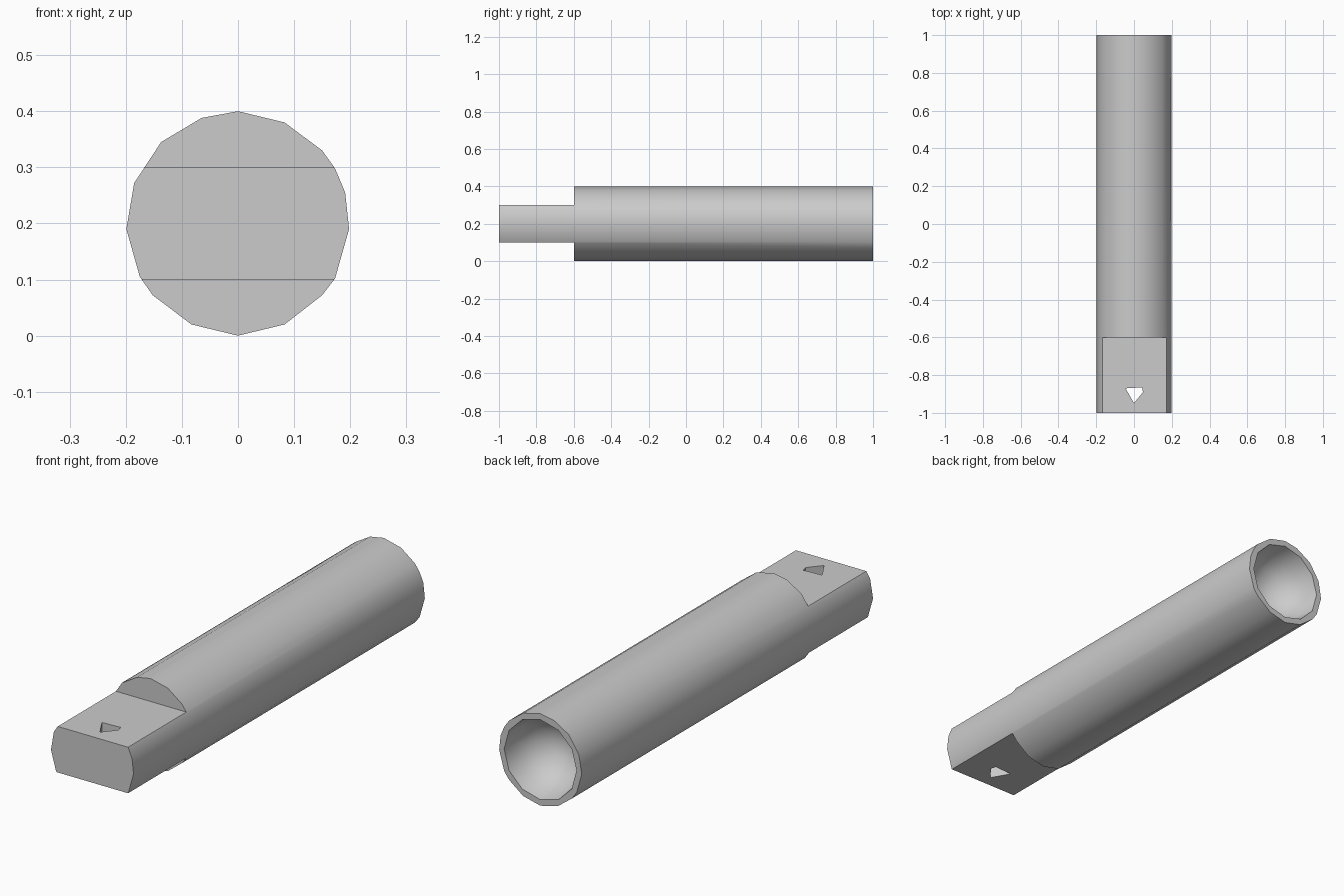
import bpy
import math

cube = bpy.data.objects.get("Cube")
if cube:
    bpy.data.objects.remove(cube, do_unlink=True)

MID = 0.2  # height of the long axis

grey = bpy.data.materials.new("plain grey")
grey.use_nodes = True
COLOUR = (0.6, 0.6, 0.6, 1)
grey.diffuse_color = COLOUR
grey.node_tree.nodes["Principled BSDF"].inputs["Base Color"].default_value = COLOUR


def prism(name, start, end):
    """Solid between two matching loops of 3D points."""
    n = len(start)
    faces = [list(range(n))[::-1], list(range(n, 2 * n))]
    faces += [[i, (i + 1) % n, n + (i + 1) % n, n + i] for i in range(n)]
    mesh = bpy.data.meshes.new(name)
    mesh.from_pydata(start + end, [], faces)
    obj = bpy.data.objects.new(name, mesh)
    bpy.context.collection.objects.link(obj)
    bpy.context.view_layer.objects.active = obj
    bpy.ops.object.mode_set(mode='EDIT')
    bpy.ops.mesh.select_all(action='SELECT')
    bpy.ops.mesh.normals_make_consistent(inside=False)
    bpy.ops.object.mode_set(mode='OBJECT')
    return obj


def cut(target, cutter):
    """Subtract the cutter, then discard it."""
    cutter.hide_render = True
    mod = target.modifiers.new("cut", 'BOOLEAN')
    mod.operation = 'DIFFERENCE'
    mod.solver = 'EXACT'
    mod.object = cutter
    bpy.context.view_layer.objects.active = target
    bpy.ops.object.modifier_apply(modifier=mod.name)
    bpy.data.objects.remove(cutter, do_unlink=True)


# Round shaft, slightly uneven cross-section
section = [(0, 0.4), (0.083, 0.38), (0.15, 0.33), (0.173, 0.298), (0.191, 0.255),
           (0.198, 0.19), (0.173, 0.102), (0.15, 0.072), (0.083, 0.02), (0, 0),
           (-0.083, 0.02), (-0.152, 0.072), (-0.175, 0.105), (-0.199, 0.19),
           (-0.185, 0.272), (-0.137, 0.345), (-0.065, 0.388)]
shaft = prism("shaft", [(x, -1, z) for x, z in section], [(x, 1, z) for x, z in section])
shaft.data.materials.append(grey)

# Flat tang at the front: trim above and below
for side in (-1, 1):
    bpy.ops.mesh.primitive_cube_add(size=1, location=(0, -1.1, MID + side * 0.3))
    block = bpy.context.object
    block.scale = (1, 1, 0.4)
    cut(shaft, block)

# Small hole through the tang
hole = [(-0.045, -0.87), (0.042, -0.865), (0.048, -0.89), (0, -0.948)]
cut(shaft, prism("hole_cutter", [(x, y, 0) for x, y in hole], [(x, y, 0.4) for x, y in hole]))

# Rounded hollow in the back end
bpy.ops.mesh.primitive_uv_sphere_add(segments=12, ring_count=8, radius=0.174,
                                     location=(0, 1, MID), rotation=(math.pi / 2, 0, 0))
bowl = bpy.context.object
bowl.scale.z = 1.1
cut(shaft, bowl)

# Smooth barrel with crisp cut edges
bpy.ops.object.select_all(action='DESELECT')
shaft.select_set(True)
bpy.context.view_layer.objects.active = shaft
bpy.ops.object.shade_smooth_by_angle(angle=math.radians(40))
